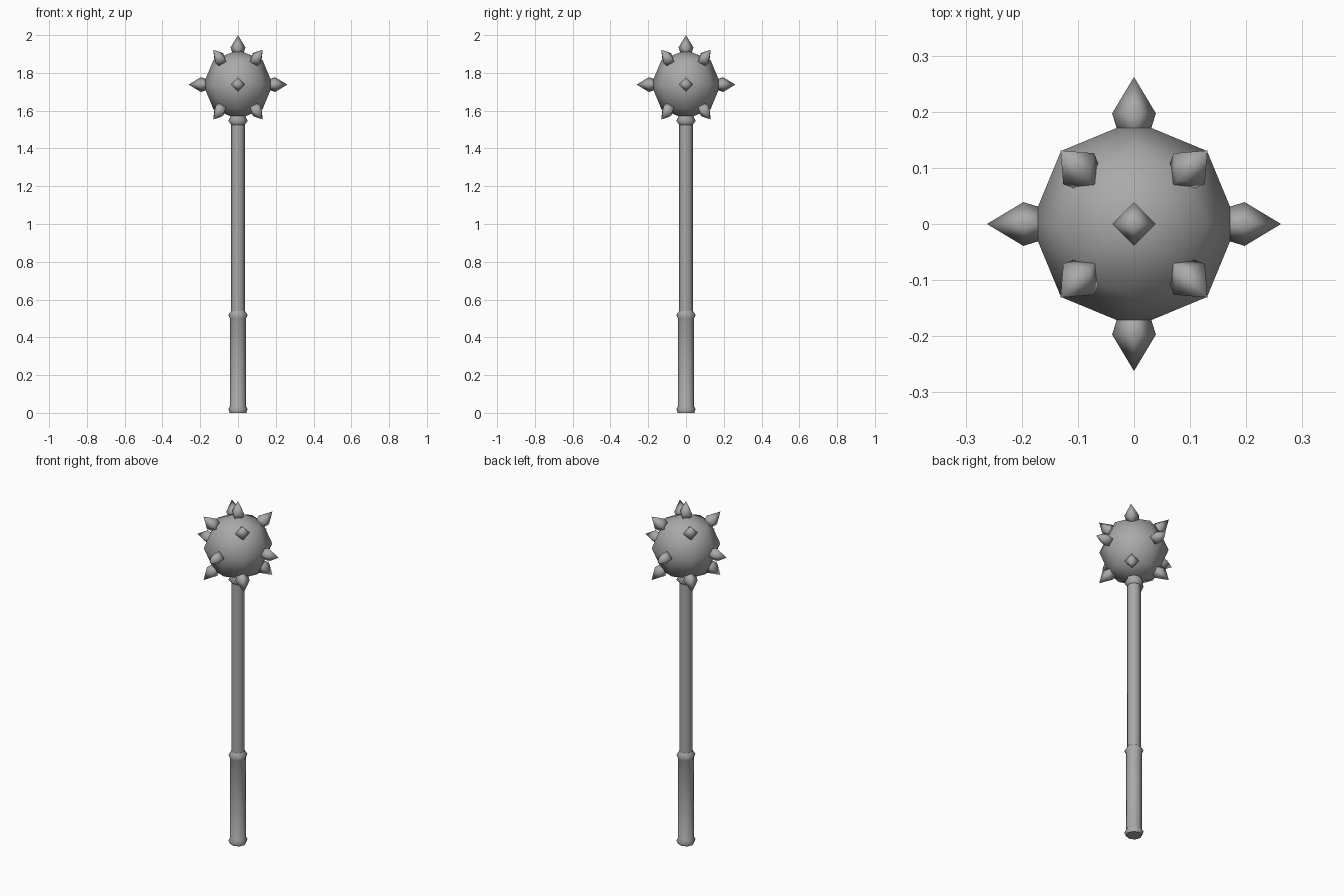
import bpy, bmesh, math
from mathutils import Vector, Matrix

if "Cube" in bpy.data.objects:
    bpy.data.objects.remove(bpy.data.objects["Cube"])

# one plain metal colour
metal = bpy.data.materials.new("grey_metal")
metal.use_nodes = True
GREY = (0.4, 0.4, 0.4, 1)
metal.diffuse_color = GREY
metal.node_tree.nodes["Principled BSDF"].inputs["Base Color"].default_value = GREY

HEAD = Vector((0, 0, 1.738))
RADIUS = 0.184


def finish(name, bm, smooth=True):
    bmesh.ops.recalc_face_normals(bm, faces=bm.faces)
    for f in bm.faces:
        f.smooth = smooth and len(f.verts) < 5
    mesh = bpy.data.meshes.new(name)
    bm.to_mesh(mesh)
    bm.free()
    mesh.materials.append(metal)
    obj = bpy.data.objects.new(name, mesh)
    bpy.context.scene.collection.objects.link(obj)
    return obj


def lathe(name, profile, sides, matrix=Matrix()):
    """Revolve (radius, height) pairs; a zero radius closes to a point."""
    bm = bmesh.new()
    rings = []
    for r, z in profile:
        if r == 0:
            rings.append([bm.verts.new(matrix @ Vector((0, 0, z)))] * sides)
        else:
            angles = [math.tau * i / sides for i in range(sides)]
            rings.append([bm.verts.new(matrix @ Vector((r * math.cos(a), r * math.sin(a), z)))
                          for a in angles])
    for low, high in zip(rings, rings[1:]):
        for i in range(sides):
            j = (i + 1) % sides
            bm.faces.new(list(dict.fromkeys((low[i], low[j], high[j], high[i]))))
    for ring in (rings[0], rings[-1]):
        if len(set(ring)) > 2:
            bm.faces.new(ring)
    return finish(name, bm)


# handle: grip with two flared rims, then the thinner shaft
lathe("grip", [(0.044, 0), (0.051, 0.02), (0.043, 0.035), (0.043, 0.5),
               (0.051, 0.518), (0.036, 0.54)], 8)
lathe("shaft", [(0.036, 0.5), (0.036, 1.6)], 8)
lathe("head_collar", [(0.036, 1.525), (0.051, 1.545), (0.038, 1.575)], 8)

# faceted ball
bm = bmesh.new()
bmesh.ops.create_uvsphere(bm, u_segments=8, v_segments=4, radius=RADIUS,
                          matrix=Matrix.Translation(HEAD))
finish("head_ball", bm)

# four-sided spikes on the ball: poles, equator and two diagonal rings
SPIKE = [(0.026, 0.155), (0.039, 0.197), (0, 0.262)]
directions = [(90, 0), (-90, 0)]
directions += [(0, a) for a in range(0, 360, 90)]
directions += [(lat, a) for lat in (45, -45) for a in range(45, 360, 90)]
for n, (lat, azimuth) in enumerate(directions, 1):
    turn = (Matrix.Rotation(math.radians(azimuth), 4, 'Z')
            @ Matrix.Rotation(math.radians(90 - lat), 4, 'Y'))
    lathe(f"spike_{n}", SPIKE, 4, Matrix.Translation(HEAD) @ turn)
